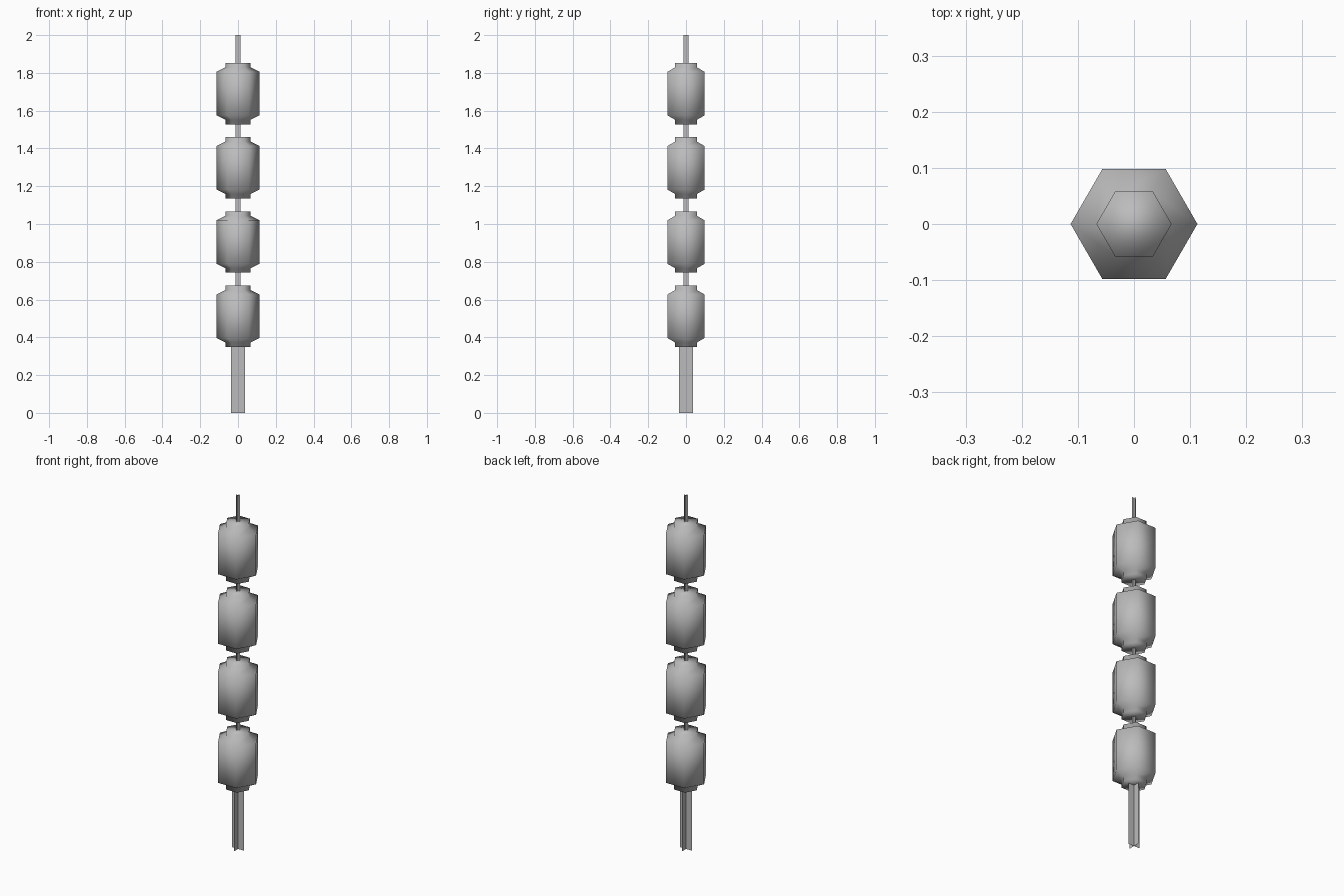
import bpy
import bmesh
from math import cos, sin, pi

cube = bpy.data.objects.get("Cube")
if cube:
    bpy.data.objects.remove(cube, do_unlink=True)

# One plain grey for everything
grey = bpy.data.materials.new("grey")
grey.use_nodes = True
colour = (0.5, 0.5, 0.5, 1)
grey.diffuse_color = colour
grey.node_tree.nodes["Principled BSDF"].inputs["Base Color"].default_value = colour


def add_object(name, bm, smooth=False):
    mesh = bpy.data.meshes.new(name)
    for face in bm.faces:
        face.smooth = smooth
    bm.to_mesh(mesh)
    bm.free()
    mesh.materials.append(grey)
    obj = bpy.data.objects.new(name, mesh)
    bpy.context.collection.objects.link(obj)
    return obj


def lantern(name, base, profile, sides=6):
    """Six-sided lathe of (radius, height) points with closed ends."""
    bm = bmesh.new()
    rings = [[bm.verts.new((r * cos(2 * pi * i / sides),
                            r * sin(2 * pi * i / sides), base + z))
              for i in range(sides)] for r, z in profile]
    for low, high in zip(rings, rings[1:]):
        for i in range(sides):
            j = (i + 1) % sides
            bm.faces.new((low[i], low[j], high[j], high[i]))
    bm.faces.new(rings[0][::-1])
    bm.faces.new(rings[-1])
    return add_object(name, bm, smooth=True)


def crossed_strips(name, half, bottom, top):
    """Two flat upright strips crossing on the centre line."""
    bm = bmesh.new()
    for dx, dy in ((half, 0), (0, half)):
        corners = ((-dx, -dy, bottom), (dx, dy, bottom),
                   (dx, dy, top), (-dx, -dy, top))
        bm.faces.new([bm.verts.new(c) for c in corners])
    return add_object(name, bm)


# Lanterns: narrow collar, sloped shoulder, straight body, mirrored below
height, collar, shoulder = 0.325, 0.024, 0.047
half_profile = [(0.067, 0), (0.067, collar), (0.113, shoulder)]
profile = half_profile + [(r, height - z) for r, z in reversed(half_profile)]
for n in range(4):
    lantern(f"lantern_{n + 1}", 0.349 + n * 0.393, profile)

# Hanging cord and tassel
crossed_strips("cord", 0.012, 0.35, 2.0)
crossed_strips("tassel", 0.036, 0.0, 0.35)
